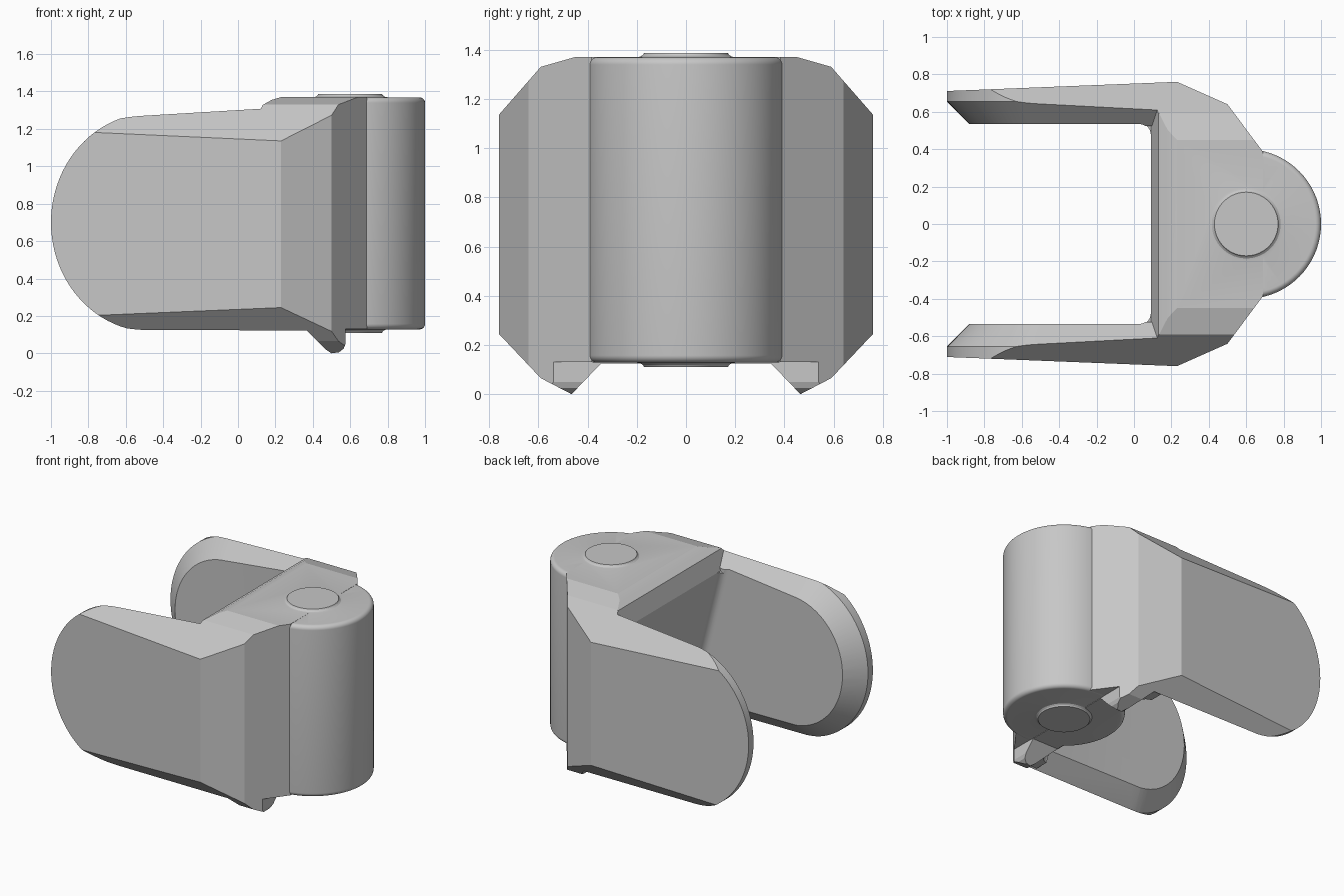
import bpy, bmesh, math
from mathutils import Vector

if "Cube" in bpy.data.objects:
    bpy.data.objects.remove(bpy.data.objects["Cube"])

grey = bpy.data.materials.new("plain_grey")
grey.use_nodes = True
grey.diffuse_color = (0.57, 0.57, 0.57, 1)
grey.node_tree.nodes["Principled BSDF"].inputs["Base Color"].default_value = (0.57, 0.57, 0.57, 1)


def make(name, bm):
    bmesh.ops.recalc_face_normals(bm, faces=bm.faces)
    mesh = bpy.data.meshes.new(name)
    bm.to_mesh(mesh)
    bm.free()
    obj = bpy.data.objects.new(name, mesh)
    bpy.context.collection.objects.link(obj)
    mesh.materials.append(grey)
    return obj


def prism(name, points, place, low, high):
    """Extrude a flat outline; place(u, v, depth) gives the position."""
    bm = bmesh.new()
    face = bm.faces.new([bm.verts.new(place(u, v, low)) for u, v in points])
    grown = bmesh.ops.extrude_face_region(bm, geom=[face])["geom"]
    move = Vector(place(0, 0, high)) - Vector(place(0, 0, low))
    bmesh.ops.translate(bm, vec=move, verts=[g for g in grown if isinstance(g, bmesh.types.BMVert)])
    return make(name, bm)


def combine(obj, other, operation):
    mod = obj.modifiers.new(operation, 'BOOLEAN')
    mod.operation = operation
    mod.solver = 'EXACT'
    mod.object = other
    bpy.context.view_layer.objects.active = obj
    bpy.ops.object.modifier_apply(modifier=mod.name)
    bpy.data.objects.remove(other)


def mirrored(half):
    """Close an outline that is symmetric in its second coordinate."""
    return half + [(u, -v) for u, v in reversed(half)]


def arm_outline(inset):
    """Side outline of an arm with a round tip."""
    rx, rz = 0.54 - inset, 0.585 - inset
    arc = [(-0.46 - rx * math.cos(a), 0.7 + rz * math.sin(a))
           for a in (math.radians(-84 + 168 * i / 42) for i in range(43))]
    return [(0.45, 0.11 + inset)] + arc + [(0.45, 1.39 - inset)]


# Crossbar with a leaning inner wall, a top lip and two small lower fins
yoke = prism("yoke", [
    (0.3, 0.13), (0.36, 0.13), (0.47, 0.02), (0.5, 0),
    (0.54, 0.006), (0.565, 0.025), (0.575, 0.05), (0.575, 0.13), (0.75, 0.13),
    (0.75, 1.37), (0.23, 1.37), (0.18, 1.355), (0.13, 1.327), (0.09, 1.2), (0.04, 1.17)],
    lambda u, v, d: (u, d, v), -0.9, 0.9)

# Round-ended arms, chamfered on the inside
for side in (-1, 1):
    bm = bmesh.new()
    for y, inset in ((0.525, 0.13), (0.655, 0), (0.85, 0)):
        for x, z in arm_outline(inset):
            bm.verts.new((x, side * y, z))
    hull = bmesh.ops.convex_hull(bm, input=bm.verts)
    loose = {g for g in hull["geom_interior"] + hull["geom_unused"] if isinstance(g, bmesh.types.BMVert)}
    bmesh.ops.delete(bm, geom=list(loose), context='VERTS')
    combine(yoke, make("arm", bm), 'UNION')

# Leaning slot between the arms, with filleted inner corners
fillet = [(0.03 + 0.06 * math.sin(a), 0.475 + 0.06 * math.cos(a))
          for a in (math.radians(10 * i) for i in range(10))]
slot = prism("slot_cutter", mirrored([(-1.6, 0.535)] + fillet),
             lambda u, v, d: (u + 0.25 * (1.2 - d), v, d), -0.3, 1.7)
combine(yoke, slot, 'DIFFERENCE')

# Trim to the outer plan
outer = [(0.69, 0.385), (0.5, 0.64), (0.23, 0.76), (-1.05, 0.709)]
combine(yoke, prism("plan_trim", mirrored(outer), lambda u, v, d: (u, v, d), -0.5, 2), 'INTERSECT')

# Trim to the chamfered cross-section
section = mirrored([
    (0.125, 0.345), (0, 0.465), (0.065, 0.59), (0.25, 0.765),
    (1.13, 0.765), (1.33, 0.59), (1.37, 0.45), (1.379, 0.42)])
combine(yoke, prism("section_trim", section, lambda u, v, d: (d, v, u), -1.5, 1.5), 'INTERSECT')

# Barrel with rounded rims and a pin end on top and bottom
rim = [(0.37 + 0.03 * math.sin(a), 0.158 - 0.03 * math.cos(a))
       for a in (math.radians(11.25 * i) for i in range(9))]
lower = [(0, 0.11), (0.17, 0.11), (0.175, 0.118), (0.184, 0.125), (0.2, 0.128)] + rim
lathe = lower + [(r, 1.497 - z) for r, z in reversed(lower)]
bm = bmesh.new()
verts = [bm.verts.new((0.6 + r, 0, z)) for r, z in lathe]
edges = [bm.edges.new(pair) for pair in zip(verts, verts[1:])]
bmesh.ops.spin(bm, geom=verts + edges, cent=(0.6, 0, 0), axis=(0, 0, 1),
               angle=2 * math.pi, steps=72)
bmesh.ops.remove_doubles(bm, verts=bm.verts, dist=0.0005)
combine(yoke, make("barrel", bm), 'UNION')

yoke.name = "hinge_yoke"
for obj in bpy.context.selected_objects:
    obj.select_set(False)
yoke.select_set(True)
bpy.context.view_layer.objects.active = yoke
bpy.ops.object.shade_smooth_by_angle(angle=math.radians(15))
